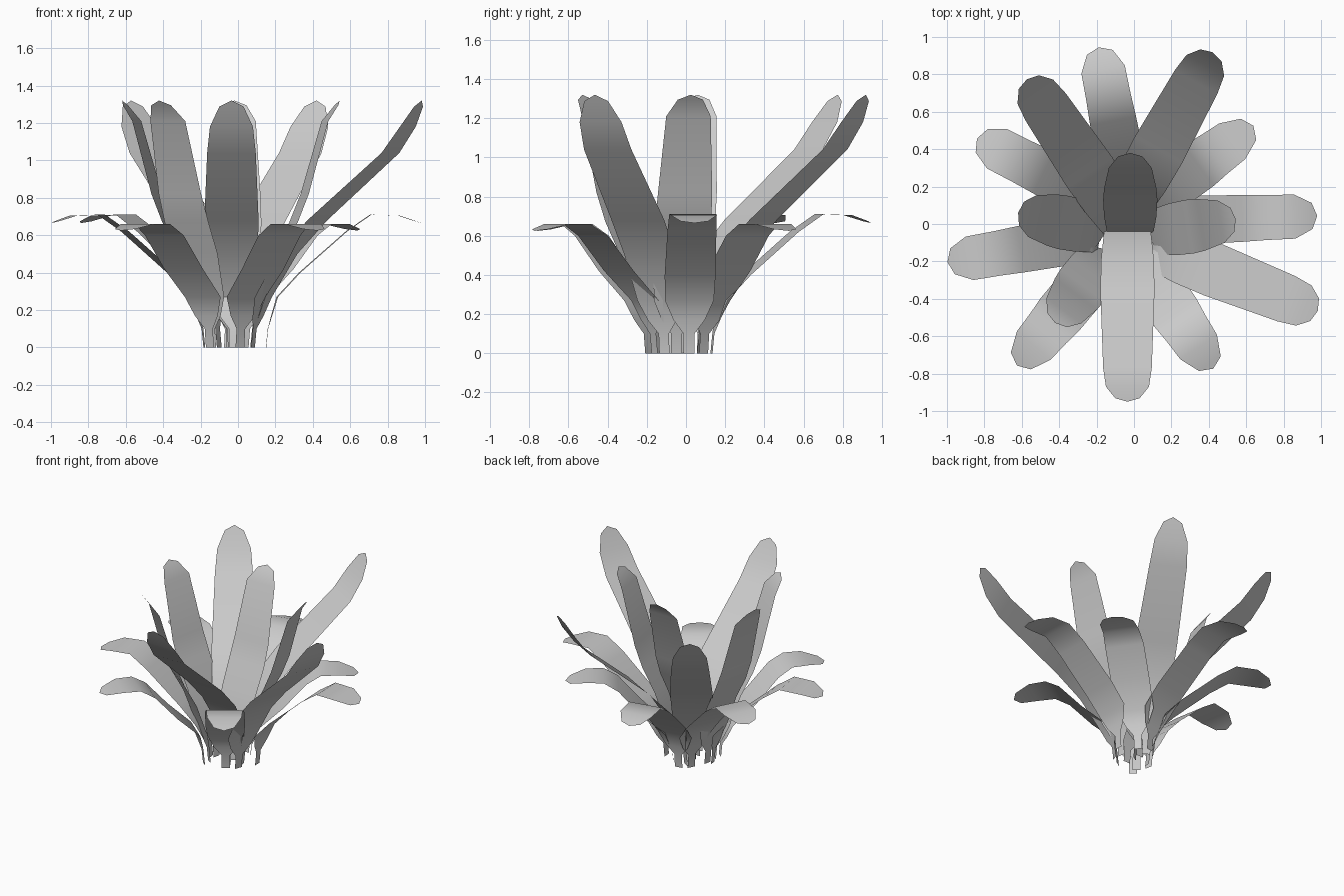
import bpy, math
from mathutils import Vector

if "Cube" in bpy.data.objects:
    bpy.data.objects.remove(bpy.data.objects["Cube"], do_unlink=True)

# Single grey leaf material
grey = bpy.data.materials.new("leaf_grey")
grey.use_nodes = True
colour = (0.6, 0.6, 0.6, 1)
grey.diffuse_color = colour
grey.node_tree.nodes["Principled BSDF"].inputs["Base Color"].default_value = colour

# Narrow stalk shared by every leaf: (outward, height)
STALK = [(0, 0), (.01, .1), (.03, .17), (.06, .27)]

# Blade curve of each kind of leaf: three body points, shoulder, tip
BLADES = {
    "arching_leaf": [(.2, .5), (.37, .68), (.79, 1.04), (.89, 1.18), (.97, 1.32)],
    "upright_leaf": [(.14, .5), (.23, .67), (.29, .82), (.4, 1.21), (.48, 1.32)],
    "long_drooping_leaf": [(.18, .4), (.43, .62), (.56, .71), (.71, .705), (.83, .665)],
    "short_drooping_leaf": [(.22, .42), (.38, .6), (.48, .66), (.6, .66), (.74, .625)],
}

# Half widths from the root to just before the tip
STALK_WIDTHS = [.028, .028, .08, .125]
BLADE_WIDTHS = {
    "arching_leaf": [.14, .145, .13, .115, .065],
    "upright_leaf": [.14, .145, .14, .115, .065],
    "long_drooping_leaf": [.13, .125, .12, .118, .07],
    "short_drooping_leaf": [.135, .135, .125, .118, .07],
}

# Root position and heading in degrees of each leaf
LEAVES = {
    "arching_leaf": [(-.05, .07, 61), (-.03, -.03, 124), (.08, -.11, -21.5), (-.035, .02, -90)],
    "upright_leaf": [(-.02, -.1, 90), (.07, -.05, 9), (-.15, -.04, 168), (-.14, -.14, 234)],
    "long_drooping_leaf": [(-.03, .13, 101), (-.1, .08, 153), (.15, .015, 2), (-.18, -.06, 190)],
    "short_drooping_leaf": [(.04, .09, 36), (.01, -.16, -56), (-.15, -.19, 230)],
}


def make_leaf(name, kind, x, y, heading):
    """Sweep a flat ribbon along the curve, ending in a rounded tip."""
    curve = [Vector(p) for p in STALK + BLADES[kind]]
    curve.insert(-1, curve[-2].lerp(curve[-1], .77))
    widths = STALK_WIDTHS + BLADE_WIDTHS[kind]
    angle = math.radians(heading)
    outward = Vector((math.cos(angle), math.sin(angle), 0))
    side = Vector((-outward.y, outward.x, 0))
    root = Vector((x, y, 0))
    spine = [root + outward * p.x + Vector((0, 0, p.y)) for p in curve]

    verts, faces = [], []
    for centre, half in zip(spine, widths):
        verts += [centre + side * half, centre - side * half]
    for i in range(len(widths) - 1):
        a = 2 * i
        faces.append((a, a + 1, a + 3, a + 2))
    verts.append(spine[-1])
    last = len(verts) - 1
    faces.append((last - 2, last - 1, last))

    mesh = bpy.data.meshes.new(name)
    mesh.from_pydata(verts, [], faces)
    mesh.materials.append(grey)
    for polygon in mesh.polygons:
        polygon.use_smooth = True
    leaf = bpy.data.objects.new(name, mesh)
    bpy.context.collection.objects.link(leaf)


for kind, placements in LEAVES.items():
    for number, placement in enumerate(placements, 1):
        make_leaf(f"{kind}_{number}", kind, *placement)
